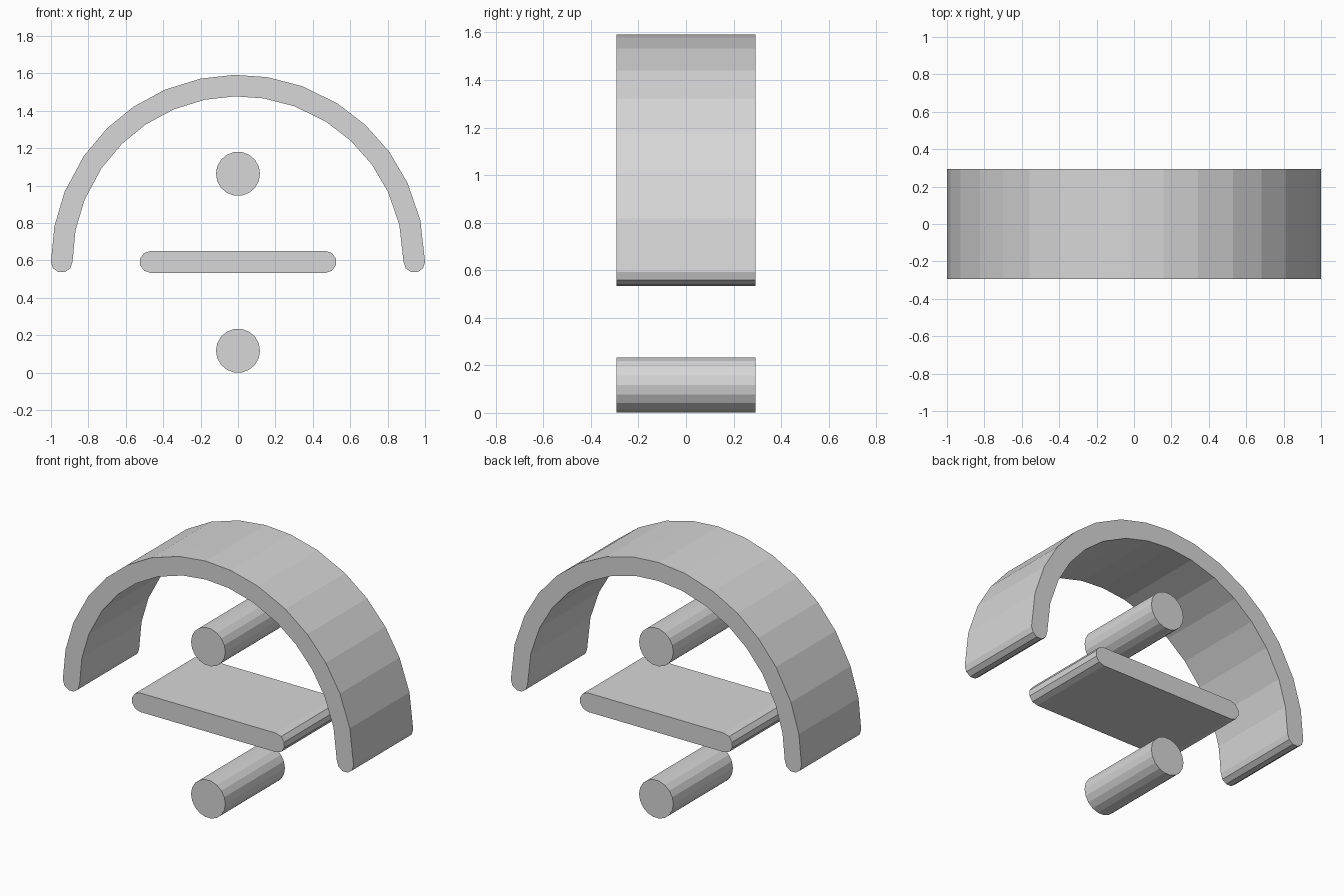
import bpy
import bmesh
from math import sin, cos, radians, pi

cube = bpy.data.objects.get("Cube")
if cube:
    bpy.data.objects.remove(cube, do_unlink=True)

HALF_DEPTH = 0.293

grey = bpy.data.materials.new("light grey")
grey.use_nodes = True
colour = (0.68, 0.68, 0.68, 1)
grey.diffuse_color = colour
grey.node_tree.nodes["Principled BSDF"].inputs["Base Color"].default_value = colour


def arc(cx, cz, radius, angles):
    """Points on a circle in the front plane, angles in degrees."""
    return [(cx + radius * cos(radians(a)), cz + radius * sin(radians(a))) for a in angles]


def sweep(start, end, steps):
    return [start + (end - start) * i / steps for i in range(steps + 1)]


def extrude_profile(name, points):
    """Solid flat-shaded prism running front to back."""
    bm = bmesh.new()
    face = bm.faces.new([bm.verts.new((x, -HALF_DEPTH, z)) for x, z in points])
    grown = bmesh.ops.extrude_face_region(bm, geom=[face])["geom"]
    verts = [v for v in grown if isinstance(v, bmesh.types.BMVert)]
    bmesh.ops.translate(bm, verts=verts, vec=(0, 2 * HALF_DEPTH, 0))
    bmesh.ops.recalc_face_normals(bm, faces=bm.faces)
    mesh = bpy.data.meshes.new(name)
    bm.to_mesh(mesh)
    bm.free()
    mesh.materials.append(grey)
    obj = bpy.data.objects.new(name, mesh)
    bpy.context.collection.objects.link(obj)
    return obj


# Arch: outer curve, rounded left foot, inner curve, rounded right foot
OUTER, INNER, BASE = 1.0, 0.885, 0.592
mid, foot = (OUTER + INNER) / 2, (OUTER - INNER) / 2
bends = [0, 13, 25, 36, 47, 58, 70, 81, 91, 101.5, 113, 124, 134.5, 145.5, 158, 169, 180]
extrude_profile("arch",
                arc(0, BASE, OUTER, bends)
                + arc(-mid, BASE, foot, sweep(180, 360, 5)[1:-1])
                + arc(0, BASE, INNER, bends[::-1])
                + arc(mid, BASE, foot, sweep(180, 360, 5)[1:-1]))

# Flat bar with rounded ends
extrude_profile("bar",
                arc(0.467, 0.592, 0.059, sweep(-90, 90, 5))
                + arc(-0.467, 0.592, 0.059, sweep(90, 270, 5)))

# Round rods above and below the bar
for name, height in (("upper_rod", 1.063), ("lower_rod", 0.117)):
    extrude_profile(name, arc(0, height, 0.118, sweep(0, 340, 17)))
